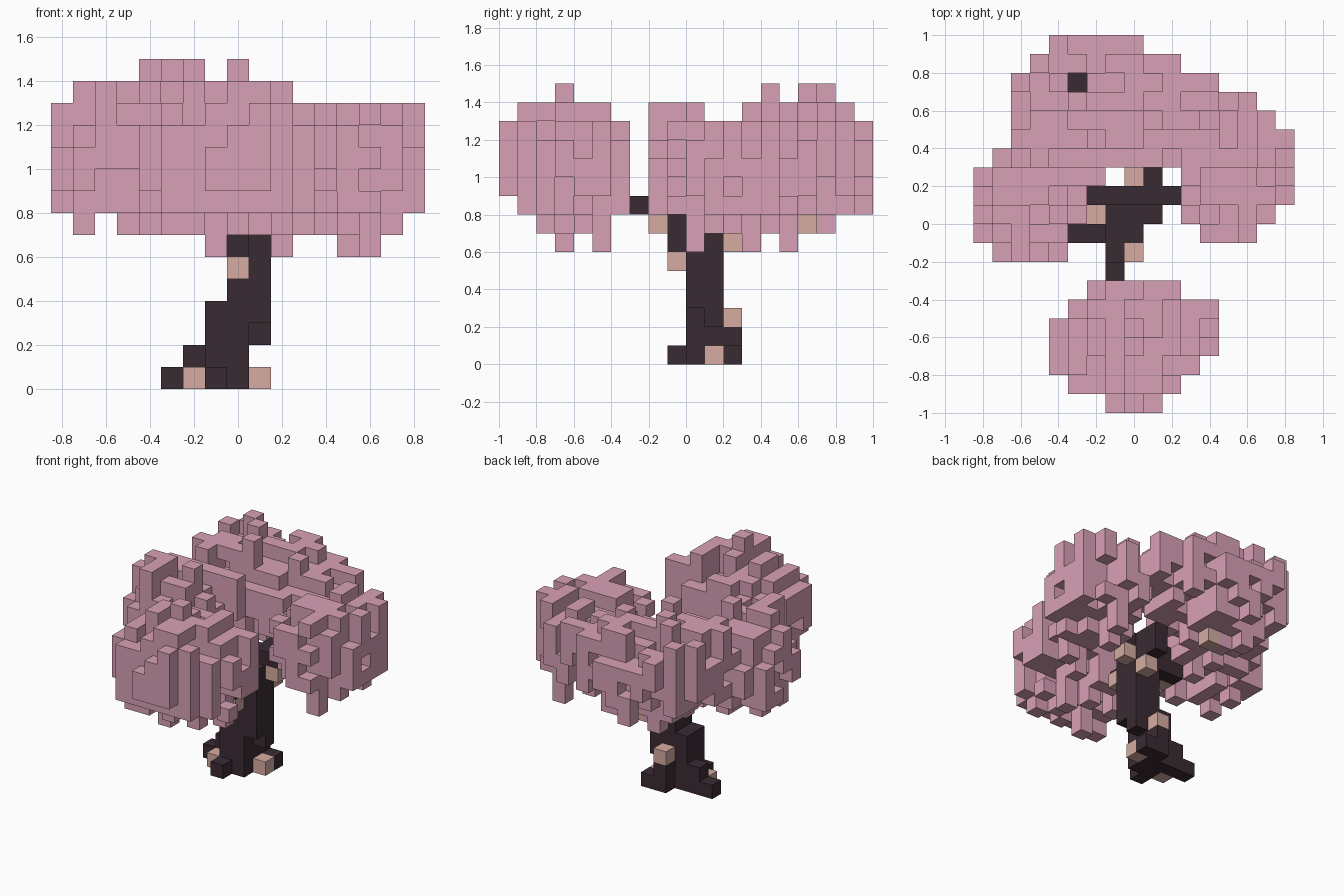
import bpy
import math
import random
from mathutils import Vector

random.seed(7)
CELL = 0.1

default_cube = bpy.data.objects.get("Cube")
if default_cube:
    bpy.data.objects.remove(default_cube, do_unlink=True)


def make_material(name, colour):
    material = bpy.data.materials.new(name)
    material.use_nodes = True
    material.diffuse_color = (*colour, 1)
    shader = next(n for n in material.node_tree.nodes if n.type == "BSDF_PRINCIPLED")
    shader.inputs["Base Color"].default_value = (*colour, 1)
    shader.inputs["Roughness"].default_value = 0.9
    return material


def block(x0, x1, y0, y1, z0, z1):
    """Set of grid cells filling an inclusive index range."""
    return {(x, y, z) for x in range(x0, x1 + 1)
            for y in range(y0, y1 + 1) for z in range(z0, z1 + 1)}


def neighbours(cell):
    """The six cells touching this one, with the axis and side of each."""
    for axis in range(3):
        for sign in (-1, 1):
            step = list(cell)
            step[axis] += sign
            yield axis, sign, tuple(step)


def build_cells(name, cells, material):
    """Turn grid cells into one mesh that keeps only the exposed faces."""
    verts, faces, index = [], [], {}

    def corner(point):
        key = tuple(round(c * 2) for c in point)
        if key not in index:
            index[key] = len(verts)
            verts.append(point * CELL)
        return index[key]

    for cell in sorted(cells):
        # x is centred on the cell, y and z start at its lower edge
        centre = Vector(cell) + Vector((0, 0.5, 0.5))
        for axis, sign, beside in neighbours(cell):
            if beside in cells:
                continue
            normal, u, v = Vector(), Vector(), Vector()
            normal[axis] = sign / 2
            u[(axis + 1) % 3] = sign / 2
            v[(axis + 2) % 3] = 0.5
            face = centre + normal
            faces.append([corner(face + a * u + b * v)
                          for a, b in ((-1, -1), (1, -1), (1, 1), (-1, 1))])
    mesh = bpy.data.meshes.new(name)
    mesh.from_pydata(verts, [], faces)
    mesh.materials.append(material)
    mesh.update()
    obj = bpy.data.objects.new(name, mesh)
    bpy.context.collection.objects.link(obj)


blossom = make_material("blossom pink", (0.69, 0.355, 0.465))
bark = make_material("dark bark", (0.042, 0.024, 0.034))
bare_wood = make_material("pale wood", (0.67, 0.415, 0.365))

# Trunk leaning towards +x as it rises
trunk = (block(-1, 0, 0, 1, 0, 2) | block(1, 1, 1, 1, 2, 2)
         | block(-1, 1, 0, 1, 3, 3) | block(0, 1, 0, 1, 4, 6)
         | block(0, 0, -1, -1, 6, 6) | block(-2, 1, 0, 1, 7, 7))

# Roots
roots = (block(0, 0, 2, 2, 0, 1) | block(-1, -1, -1, -1, 0, 0)
         | block(-3, -2, 1, 1, 0, 0) | block(-2, -2, 1, 1, 1, 1)
         | block(1, 1, 2, 2, 0, 0))

# Branches reaching into each clump of blossom
branches = (block(-2, 2, 1, 1, 8, 8) | block(-1, 0, -1, -1, 7, 7)
            | block(-3, -2, -1, -1, 8, 8) | block(-1, -1, -2, -2, 7, 7)
            | block(-1, -1, -3, -3, 8, 8) | block(1, 1, 2, 3, 7, 8)
            | block(-3, -3, 7, 7, 9, 9))

# Pale patches where the bark is stripped
patches = {(-2, 0, 0), (1, 1, 0), (0, 2, 2), (0, -1, 5), (1, 2, 6),
           (0, -2, 7), (-2, 0, 7), (2, 1, 7), (-1, 6, 7)}

wood = (trunk | roots | branches) - patches

# Blossom outline seen from above: row -> inclusive column spans
outline = {
    9: [(-4, 0)], 8: [(-5, 2)], 7: [(-6, 4)], 6: [(-6, 6)], 5: [(-6, 7)],
    4: [(-6, 8)], 3: [(-7, 8)], 2: [(-8, -2), (3, 8)], 1: [(-8, -3), (3, 8)],
    0: [(-8, -3), (3, 7)], -1: [(-8, -4), (4, 6)], -2: [(-7, -4)],
    -4: [(-2, 2)], -5: [(-3, 4)], -6: [(-4, 4)], -7: [(-4, 4)],
    -8: [(-4, 3)], -9: [(-3, 2)], -10: [(-1, 1)],
}

# Rounded clumps: centre, then radii, in cells
clumps = [
    (Vector((-5.2, 1.2, 10.4)), Vector((4, 4, 3.0))),
    (Vector((5.6, 2.6, 10.1)), Vector((3.6, 4.2, 3.0))),
    (Vector((-1.8, 6.4, 11.2)), Vector((5.2, 4, 3.2))),
    (Vector((0, -6.4, 10.6)), Vector((4.8, 3.9, 3.3))),
]

# Columns that stand above or hang below the rest
peaks = {(-4, 7), (-3, 6), (-2, 4), (0, -7)}
tips = {(-1, -7), (2, -5), (6, 0), (5, 3), (6, 5)}


def column(x, y):
    """Ragged vertical run of cells at one spot of the canopy."""
    reach = [math.hypot((x - centre.x) / radii.x, (y + 0.5 - centre.y) / radii.y)
             for centre, radii in clumps]
    lows, highs = [], []
    for d, (centre, radii) in zip(reach, clumps):
        if d < 1 or d == min(reach):
            rise = radii.z * max(0.45, math.sqrt(max(0, 1 - d * d)))
            lows.append(centre.z - rise)
            highs.append(centre.z + rise)
    low = round(min(lows)) + random.choice((-1, 0, 0, 1))
    high = round(max(highs)) + random.choice((-1, 0, 0, 1))
    # Only the middle and back clumps grow taller than the side ones
    limit = 13 if x > 2 or x < -7 else 14
    floor = 8 if abs(x) == 8 else 7
    low, high = max(low, floor), min(high, limit)
    return range(6 if (x, y) in tips else low, 15 if (x, y) in peaks else high)


canopy = {(x, y, z) for y, spans in outline.items() for first, last in spans
          for x in range(first, last + 1) for z in column(x, y)}

# Nibble single cells out of the outer skin, sparing peaks, tips and outline
skin = [c for c in sorted(canopy)
        if any(beside not in canopy for _, _, beside in neighbours(c))]
for x, y, z in skin:
    if (x, y) not in peaks | tips and random.random() < 0.16:
        if len([c for c in canopy if c[:2] == (x, y)]) > 2:
            canopy.discard((x, y, z))

# Gap above the branch tip at the back, tip stays bare
canopy -= block(-3, -3, 7, 7, 10, 15)
canopy -= wood | patches

build_cells("trunk_and_branches", wood, bark)
build_cells("bare_patches", patches, bare_wood)
build_cells("blossom_canopy", canopy, blossom)
